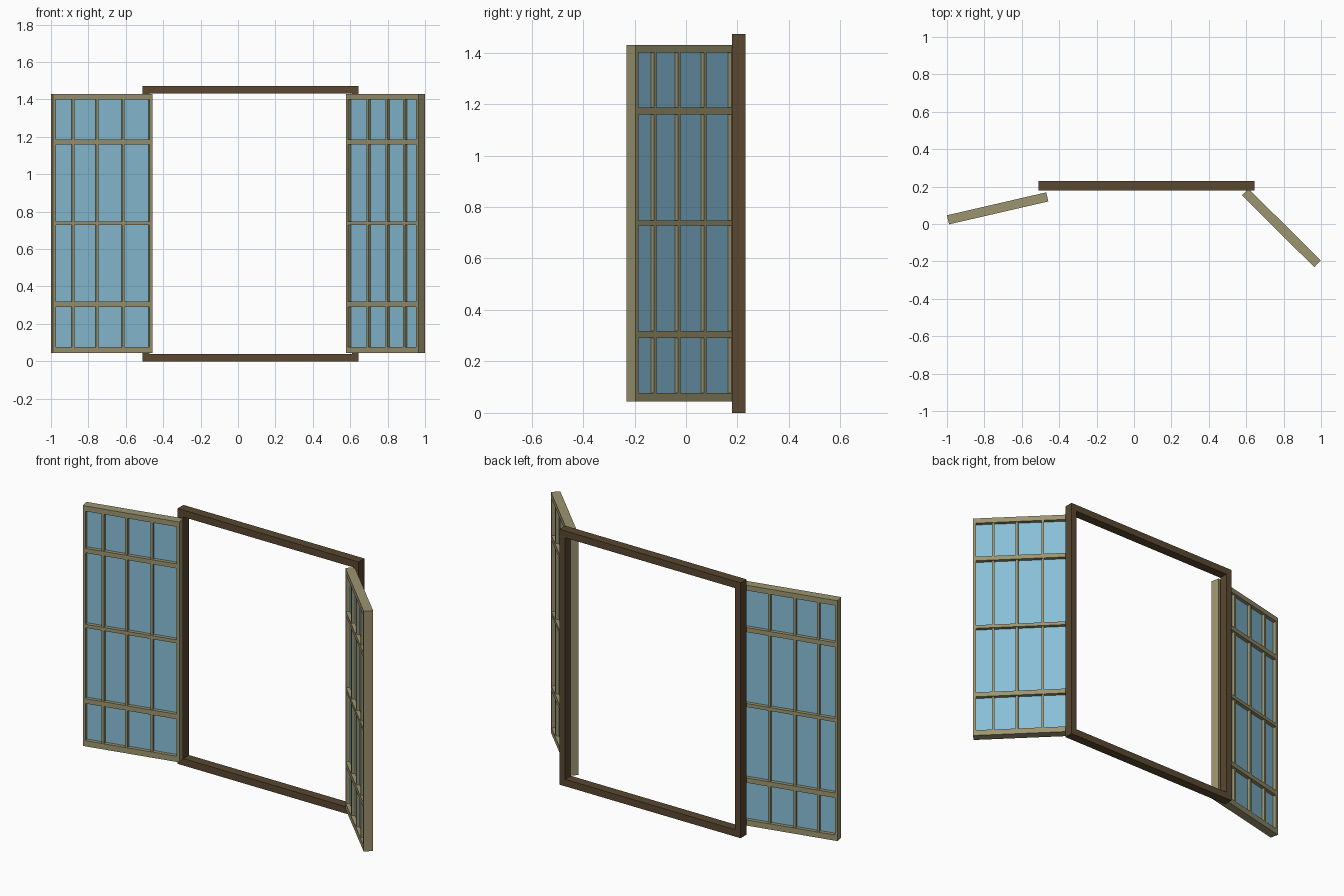
import bpy, bmesh
from math import radians
from mathutils import Matrix, Vector

if "Cube" in bpy.data.objects:
    bpy.data.objects.remove(bpy.data.objects["Cube"])


def material(name, rgb):
    m = bpy.data.materials.new(name)
    m.diffuse_color = (*rgb, 1)
    m.use_nodes = True
    m.node_tree.nodes["Principled BSDF"].inputs["Base Color"].default_value = m.diffuse_color
    return m


BROWN = material("dark_wood", (0.10, 0.065, 0.03))
OLIVE = material("olive_wood", (0.33, 0.30, 0.16))
GLASS = material("blue_glass", (0.25, 0.52, 0.68))


def boxes(name, spans, mat, location=(0, 0, 0), angle=0):
    """One object from boxes given as ((x0, x1), (y0, y1), (z0, z1))."""
    bm = bmesh.new()
    for span in spans:
        size = [abs(b - a) for a, b in span]
        mid = Vector([(a + b) / 2 for a, b in span])
        bmesh.ops.create_cube(bm, size=1, matrix=Matrix.Translation(mid) @ Matrix.Diagonal((*size, 1)))
    mesh = bpy.data.meshes.new(name)
    bm.to_mesh(mesh)
    bm.free()
    mesh.materials.append(mat)
    ob = bpy.data.objects.new(name, mesh)
    ob.location = location
    ob.rotation_euler.z = radians(angle)
    bpy.context.collection.objects.link(ob)


# Fixed window frame
X0, X1, TOP = -0.51, 0.645, 1.473
DEPTH = (0.178, 0.231)
boxes("window_frame_rails", [((X0, X1), DEPTH, z) for z in ((0, 0.04), (TOP - 0.04, TOP))], BROWN)
boxes("window_frame_jambs", [(x, DEPTH, (0.04, TOP - 0.04))
                             for x in ((X0, X0 + 0.036), (X1 - 0.036, X1))], BROWN)

# Casement dimensions, measured from the free edge towards the hinge
W, T, Z0, Z1 = 0.545, 0.05, 0.044, 1.43
STILE = 0.016
RAILS = ((Z0, 0.077), (0.291, 0.319), (0.728, 0.748), (1.16, 1.186), (1.40, Z1))
BARS = (0.112, 0.244, 0.387)


def casement(side, s, location, angle):
    def u(a, b):
        return (s * a, s * b)
    # Outer stiles run the full height
    boxes(side + "_stiles", [(u(a, a + STILE), (0, T), (Z0, Z1)) for a in (0, W - STILE)],
          OLIVE, location, angle)
    # Horizontal rails
    boxes(side + "_rails", [(u(STILE, W - STILE), (0, T), z) for z in RAILS], OLIVE, location, angle)
    # Vertical glazing bars between the rails
    boxes(side + "_glazing_bars",
          [(u(b - 0.007, b + 0.007), (0.004, T - 0.004), (lo[1], hi[0]))
           for b in BARS for lo, hi in zip(RAILS, RAILS[1:])], OLIVE, location, angle)
    # Glass sheet
    boxes(side + "_glass", [(u(0.01, W - 0.01), (0.021, 0.029), (Z0 + 0.01, Z1 - 0.01))],
          GLASS, location, angle)


casement("left_casement", 1, (-0.989, -0.002, 0), 13)
casement("right_casement", -1, (0.964, -0.231, 0), -44.8)
